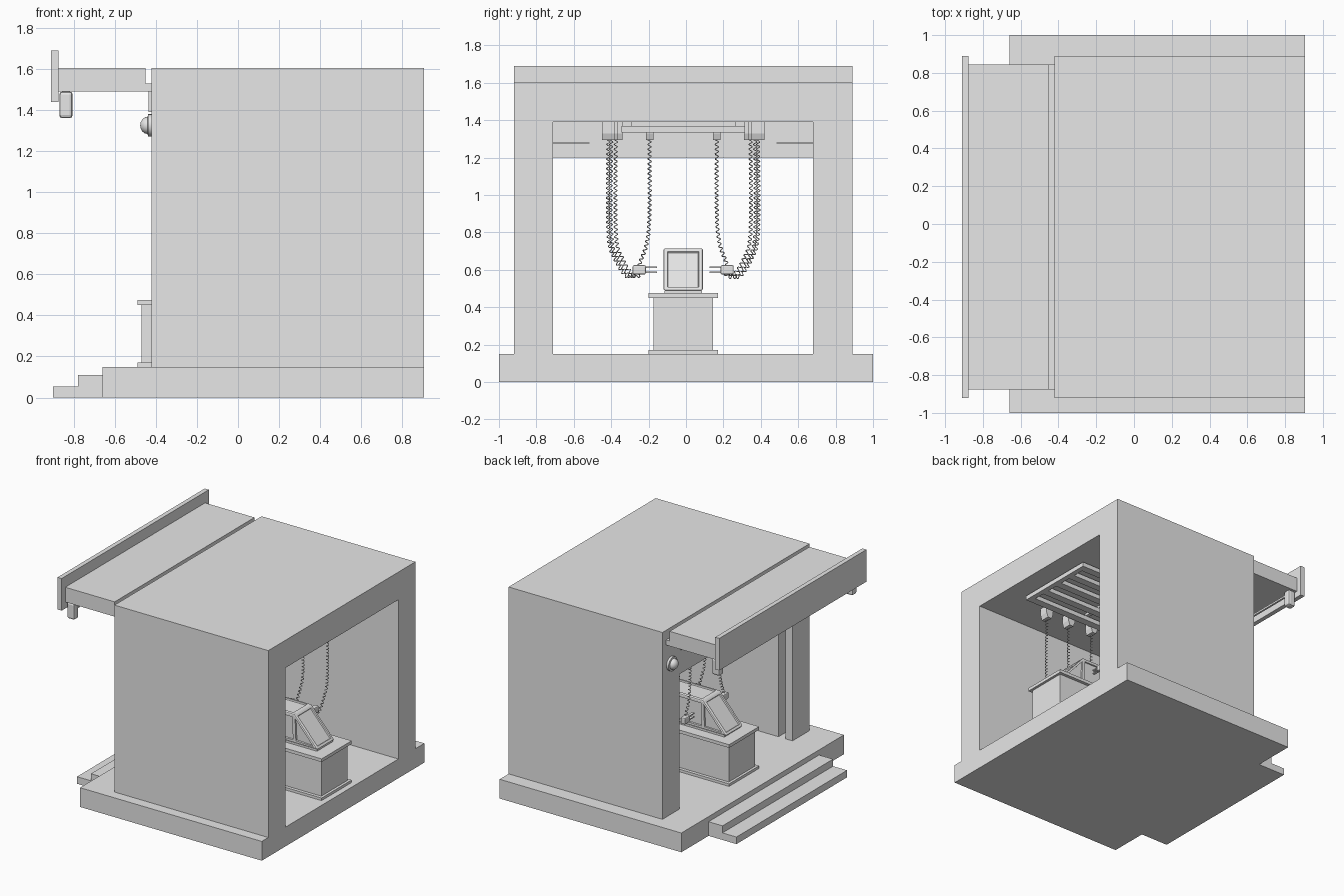
import bpy, bmesh, math
from mathutils import Vector

cube = bpy.data.objects.get("Cube")
if cube:
    bpy.data.objects.remove(cube)

grey = bpy.data.materials.new("light_grey")
grey.use_nodes = True
grey.diffuse_color = (0.8, 0.8, 0.8, 1)
grey.node_tree.nodes["Principled BSDF"].inputs["Base Color"].default_value = (0.8, 0.8, 0.8, 1)

MID = -0.015          # y of the building's own mirror plane
SIDES = (("right", -1), ("left", 1))


def add(name, bm):
    bmesh.ops.recalc_face_normals(bm, faces=bm.faces[:])
    mesh = bpy.data.meshes.new(name)
    bm.to_mesh(mesh)
    bm.free()
    mesh.materials.append(grey)
    ob = bpy.data.objects.new(name, mesh)
    bpy.context.collection.objects.link(ob)
    return ob


def prism_mesh(points, axis, lo, hi):
    """Extrude a 2D outline along axis: 'y' takes (x, z), 'z' takes (x, y)."""
    bm = bmesh.new()
    put = (lambda a, b: (a, lo, b)) if axis == "y" else (lambda a, b: (a, b, lo))
    face = bm.faces.new([bm.verts.new(put(a, b)) for a, b in points])
    step = Vector((0, hi - lo, 0)) if axis == "y" else Vector((0, 0, hi - lo))
    out = bmesh.ops.extrude_face_region(bm, geom=[face])["geom"]
    bmesh.ops.translate(bm, vec=step, verts=[v for v in out if isinstance(v, bmesh.types.BMVert)])
    return bm


def prism(name, points, axis, lo, hi):
    return add(name, prism_mesh(points, axis, lo, hi))


def box(name, x, y, z, bevel=0):
    bm = prism_mesh([(x[0], y[0]), (x[1], y[0]), (x[1], y[1]), (x[0], y[1])], "z", *z)
    if bevel:
        bmesh.ops.bevel(bm, geom=bm.edges[:], offset=bevel, segments=2, profile=0.5, affect="EDGES")
    return add(name, bm)


def mid(half):
    return (MID - half, MID + half)


# Floor slab and steps
box("floor_slab", (-0.66, 0.905), (-1, 1), (0, 0.15))
prism("entry_steps", [(-0.66, 0), (-0.9, 0), (-0.9, 0.055), (-0.78, 0.055), (-0.78, 0.11), (-0.66, 0.11)],
      "y", *mid(0.68))

# Side walls, each with a door pocket near the entrance
for side, s in SIDES:
    outline = [(-0.42, 0.905), (0.905, 0.905), (0.905, 0.695), (-0.3, 0.695), (-0.3, 0.8),
               (-0.36, 0.8), (-0.36, 0.695), (-0.42, 0.695)]
    prism(side + "_wall", [(x, MID + s * y) for x, y in outline], "z", 0.15, 1.39)

# Roof, lintel and canopy
box("roof", (-0.42, 0.905), mid(0.905), (1.39, 1.605))
box("entrance_lintel", (-0.42, -0.36), mid(0.695), (1.2, 1.39))
box("lintel_plate", (-0.435, -0.42), mid(0.69), (1.39, 1.49))
box("canopy_joint", (-0.45, -0.42), mid(0.86), (1.49, 1.53))
box("canopy", (-0.88, -0.45), mid(0.86), (1.49, 1.605))
box("canopy_fascia", (-0.91, -0.875), mid(0.905), (1.44, 1.69))
box("canopy_rail", (-0.82, -0.805), mid(0.8), (1.44, 1.455))

for side, s in SIDES:
    y = MID + s * 0.82
    box(side + "_canopy_lamp", (-0.87, -0.805), (y - 0.03, y + 0.03), (1.36, 1.49), 0.015)
    ledge = sorted((MID + s * 0.5, MID + s * 0.695))
    box(side + "_lintel_ledge", (-0.36, -0.345), ledge, (1.275, 1.282))

    # Domed wall lamp turned about the x axis
    bm = bmesh.new()
    profile = [(0, 0), (0.055, 0), (0.055, 0.018), (0.042, 0.02)]
    profile += [(0.042 * math.cos(a), 0.02 + 0.036 * math.sin(a)) for a in (0.4, 0.8, 1.2, math.pi / 2)]
    verts = [bm.verts.new((-0.42 - d, MID + s * 0.8, 1.325 + r)) for r, d in profile]
    edges = [bm.edges.new(pair) for pair in zip(verts, verts[1:])]
    bmesh.ops.spin(bm, geom=verts + edges, cent=(0, MID + s * 0.8, 1.325), axis=(1, 0, 0),
                   angle=2 * math.pi, steps=20)
    bmesh.ops.remove_doubles(bm, verts=bm.verts[:], dist=0.0005)
    lamp = add(side + "_wall_lamp", bm)
    lamp.data.polygons.foreach_set("use_smooth", [True] * len(lamp.data.polygons))
    lamp.data.set_sharp_from_angle(angle=math.radians(35))

# Long counter
box("counter_foot", (-0.49, 0.86), mid(0.185), (0.15, 0.17))
box("counter_body", (-0.47, 0.84), mid(0.16), (0.17, 0.45))
box("counter_top", (-0.49, 0.86), mid(0.185), (0.45, 0.475))

# Display case with sloping ends and inset panes
box("case_plinth", (-0.39, 0.76), mid(0.1), (0.475, 0.49))
bm = prism_mesh([(-0.41, 0.49), (0.77, 0.49), (0.57, 0.715), (-0.21, 0.715)], "y", *mid(0.106))
bmesh.ops.bevel(bm, geom=bm.edges[:], offset=0.01, segments=2, profile=0.5, affect="EDGES")
for x in (-0.21, 0.18, 0.57):
    bmesh.ops.bisect_plane(bm, geom=bm.verts[:] + bm.edges[:] + bm.faces[:],
                           plane_co=(x, 0, 0), plane_no=(1, 0, 0))
bmesh.ops.recalc_face_normals(bm, faces=bm.faces[:])
panes = [f for f in bm.faces if f.calc_area() > 0.01 and f.normal.z > -0.5]
bmesh.ops.inset_individual(bm, faces=panes, thickness=0.018, depth=0)
bmesh.ops.inset_individual(bm, faces=panes, thickness=0.004, depth=-0.01)
add("display_case", bm)

# Ceiling rack: end beams and long rails
for name, x in (("front_rack_beam", -0.34), ("back_rack_beam", 0.72)):
    box(name, (x, x + 0.04), mid(0.33), (1.335, 1.37))
for i in range(5):
    y = MID - 0.3 + 0.15 * i
    box("rack_rail_%d" % (i + 1), (-0.34, 0.76), (y - 0.03, y + 0.03), (1.335, 1.37))
for x in (-0.3, 0.2, 0.7):
    box("rack_hanger", (x, x + 0.03), mid(0.28), (1.37, 1.39))


def smooth_path(points, steps=40):
    """Catmull-Rom samples through the points."""
    pts = [points[0]] + points + [points[-1]]
    out = []
    for a, b, c, d in zip(pts, pts[1:], pts[2:], pts[3:]):
        for i in range(steps):
            t = i / steps
            out.append(0.5 * (2 * b + (c - a) * t + (2 * a - 5 * b + 4 * c - d) * t * t
                              + (3 * b - a - 3 * c + d) * t ** 3))
    return out + [points[-1]]


def coiled_cord(name, points):
    path = smooth_path(points)
    curve = bpy.data.curves.new(name, "CURVE")
    curve.dimensions = "3D"
    curve.bevel_depth = 0.003
    curve.bevel_resolution = 0
    coil, angle = [], 0.0
    across = Vector((1, 0, 0))
    for a, b in zip(path, path[1:]):
        length = (b - a).length
        other = (b - a).normalized().cross(across)
        count = max(1, round(length / 0.0032))
        for i in range(count):
            angle += length / count / 0.026 * 2 * math.pi
            coil.append(a.lerp(b, i / count) + 0.009 * (across * math.cos(angle) + other * math.sin(angle)))
    spline = curve.splines.new("POLY")
    spline.points.add(len(coil) - 1)
    for p, co in zip(spline.points, coil):
        p.co = (*co, 1)
    ob = bpy.data.objects.new(name, curve)
    curve.materials.append(grey)
    bpy.context.collection.objects.link(ob)


# Hanging tools: trolley, coiled cord and two-pronged handset
OUTER = [(0.0, 1.3), (0.0, 0.8), (-0.035, 0.66), (-0.1, 0.565), (-0.145, 0.59)]
INNER = [(0.0, 1.3), (0.0, 0.9), (0.015, 0.74), (0.05, 0.64), (0.055, 0.6)]
TOOLS = [(0.5, 0.40, OUTER, 0.035), (0.3, 0.385, OUTER, 0.035), (0.1, 0.36, OUTER, 0.035),
         (-0.15, 0.18, INNER, 0.02)]
for side, s in SIDES:
    for n, (x, off, shape, w) in enumerate(TOOLS, 1):
        tag = "%s_%d" % (side, n)
        y = MID + s * off
        taper = [(-1, 1.39), (-1, 1.33), (-0.6, 1.295), (0.6, 1.295), (1, 1.33), (1, 1.39)]
        prism("trolley_" + tag, [(x + 0.03 * a, z) for a, z in taper], "y", y - w, y + w)
        coiled_cord("cord_" + tag, [Vector((x, y + s * a, z)) for a, z in shape])
        grip = sorted((MID + s * 0.2, MID + s * 0.27))
        box("handset_" + tag, (x - 0.02, x + 0.02), grip, (0.575, 0.625), 0.008)
        for z in (0.583, 0.61):
            prong = sorted((MID + s * 0.14, MID + s * 0.2))
            box("prong_" + tag, (x - 0.01, x + 0.01), prong, (z, z + 0.008))
